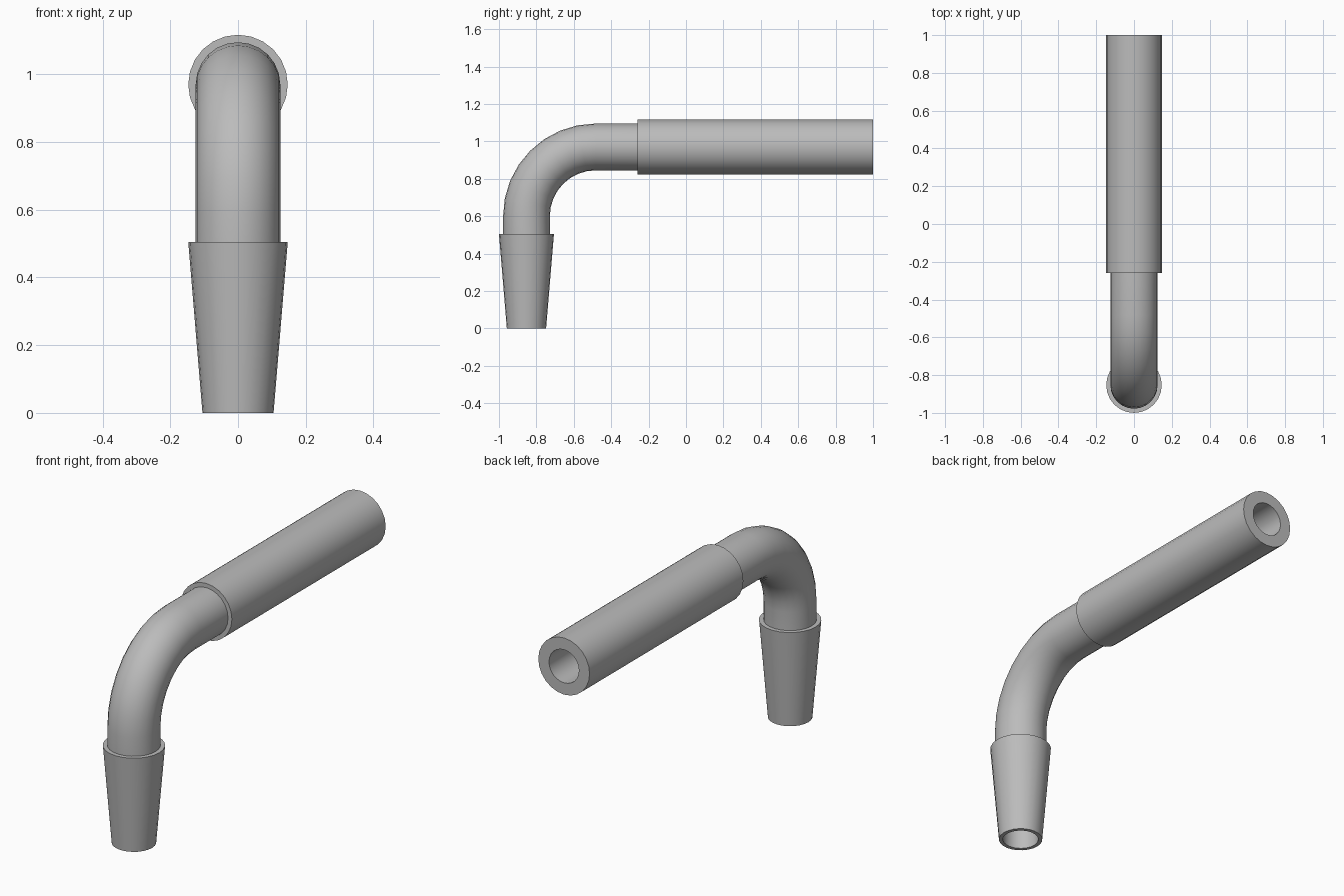
import bpy, bmesh
from math import sin, cos, pi
from mathutils import Vector

if "Cube" in bpy.data.objects:
    bpy.data.objects.remove(bpy.data.objects["Cube"])

SIDES = 24
BORE, TUBE, COLLAR, TIP = 0.086, 0.125, 0.147, 0.105
AXIS_Y, AXIS_Z = -0.853, 0.97       # vertical and horizontal pipe axes
SHOULDER_Z, SLEEVE_Y = 0.505, -0.26
BEND, BEND_STEPS = 0.37, 8

grey = bpy.data.materials.new("grey_plastic")
grey.use_nodes = True
colour = (0.5, 0.5, 0.5, 1)
grey.diffuse_color = colour
grey.node_tree.nodes["Principled BSDF"].inputs["Base Color"].default_value = colour


def upright(z):
    return (AXIS_Y, z, 0)


def level(y):
    return (y, AXIS_Z, pi / 2)


def sweep(name, chains):
    """Skin rings along chains of ((y, z, tilt), radius)."""
    bm = bmesh.new()
    for chain in chains:
        rings = []
        for (y, z, a), r in chain:
            centre, across = Vector((0, y, z)), Vector((0, cos(a), -sin(a)))
            rings.append([bm.verts.new(centre + Vector((r * cos(t), 0, 0)) + across * r * sin(t))
                          for t in (2 * pi * i / SIDES for i in range(SIDES))])
        for low, high in zip(rings, rings[1:]):
            for i in range(SIDES):
                j = (i + 1) % SIDES
                bm.faces.new((low[i], low[j], high[j], high[i]))
    mesh = bpy.data.meshes.new(name)
    bm.to_mesh(mesh)
    bm.free()
    mesh.materials.append(grey)
    obj = bpy.data.objects.new(name, mesh)
    bpy.context.collection.objects.link(obj)
    bpy.ops.object.select_all(action='DESELECT')
    obj.select_set(True)
    bpy.context.view_layer.objects.active = obj
    bpy.ops.object.shade_smooth_by_angle(angle=pi / 6)


# Tapered tip: bore, bottom rim, outer cone, shoulder
top, bottom = upright(SHOULDER_Z), upright(0)
sweep("tapered_tip", [[(top, BORE), (bottom, BORE), (bottom, TIP),
                       (top, COLLAR), (top, TUBE)]])

# Elbow: outer wall and bore along a quarter bend
path = [top]
for k in range(BEND_STEPS + 1):
    a = pi / 2 * k / BEND_STEPS
    path.append((AXIS_Y + BEND * (1 - cos(a)), AXIS_Z - BEND * (1 - sin(a)), a))
path.append(level(SLEEVE_Y))
sweep("elbow_tube", [[(p, TUBE) for p in path],
                     [(p, BORE) for p in reversed(path)]])

# Straight sleeve: front step, outer wall, end rim, bore
near, far = level(SLEEVE_Y), level(1)
sweep("straight_sleeve", [[(near, TUBE), (near, COLLAR), (far, COLLAR),
                           (far, BORE), (near, BORE)]])
